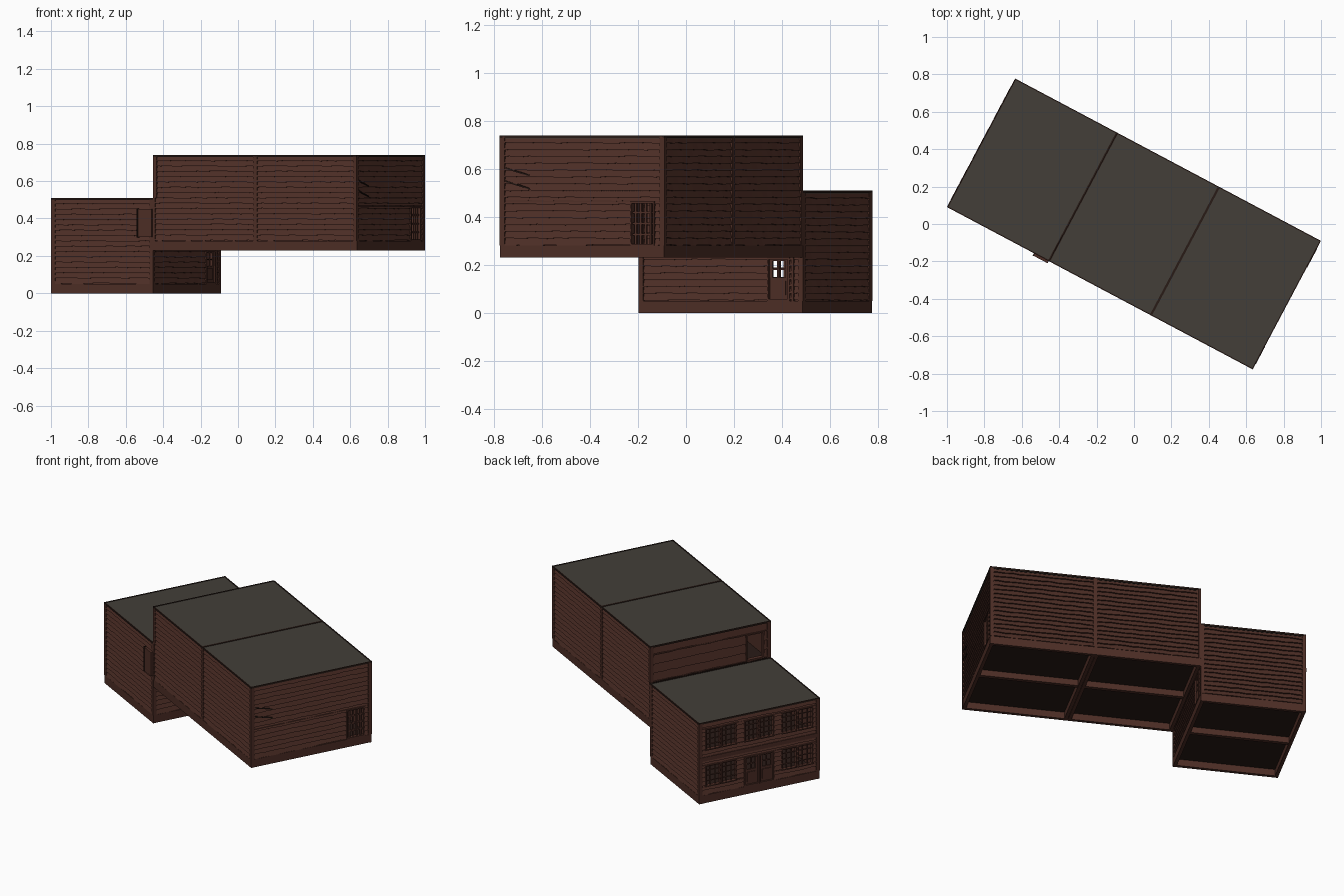
import bpy, bmesh, math, random
from mathutils import Matrix

if "Cube" in bpy.data.objects:
    bpy.data.objects.remove(bpy.data.objects["Cube"])

random.seed(4)
ROT = Matrix.Rotation(math.radians(-27.96), 4, 'Z')
HU, HV, H = 0.925, 0.388, 0.51      # half length, half width, module height
SEAM = HU / 3                       # the plan is three equal modules
SKIRT = 0.05


def material(name, rgb):
    m = bpy.data.materials.new(name)
    m.diffuse_color = (*rgb, 1)
    m.use_nodes = True
    m.node_tree.nodes["Principled BSDF"].inputs["Base Color"].default_value = m.diffuse_color
    return m


WOOD = material("red_brown_wood", (0.075, 0.027, 0.019))
DARK = material("dark_wood", (0.022, 0.011, 0.008))
ROOF = material("grey_roofing", (0.056, 0.049, 0.040))
parts = {}


def part(name, mat):
    if name not in parts:
        parts[name] = (bmesh.new(), mat)
    return parts[name][0]


def box(bm, a, b):
    v = [bm.verts.new((x, y, z)) for x in (a[0], b[0]) for y in (a[1], b[1]) for z in (a[2], b[2])]
    for f in ((0, 1, 3, 2), (4, 6, 7, 5), (0, 4, 5, 1), (2, 3, 7, 6), (0, 2, 6, 4), (1, 5, 7, 3)):
        bm.faces.new([v[i] for i in f])


class Wall:
    """One wall: axis 0 faces along the length, axis 1 along the width."""

    def __init__(self, axis, sign, plane, s0, s1):
        self.axis, self.sign, self.plane, self.s = axis, sign, plane, (s0, s1)

    def p(self, s, z, d):
        q = self.plane + self.sign * d
        return (q, s, z) if self.axis == 0 else (s, q, z)

    def box(self, bm, s0, s1, z0, z1, d0, d1):
        box(bm, self.p(s0, z0, d0), self.p(s1, z1, d1))

    def backing(self, bm, z0, z1, holes):
        ss = sorted({*self.s, *[h[0] for h in holes], *[h[1] for h in holes]})
        zs = sorted({z0, z1, *[h[2] for h in holes], *[h[3] for h in holes]})
        for a, b in zip(ss, ss[1:]):
            for c, d in zip(zs, zs[1:]):
                ms, mz = (a + b) / 2, (c + d) / 2
                if not any(h[0] < ms < h[1] and h[2] < mz < h[3] for h in holes):
                    self.box(bm, a, b, c, d, -0.022, -0.010)

    def plank(self, bm, s0, s1, z0, z1, d0, d1):
        n = max(1, round((s1 - s0) / 0.045))
        prev = None
        for i in range(n + 1):
            s = s0 + (s1 - s0) * i / n
            j = random.uniform(0, 0.005)
            ring = [bm.verts.new(self.p(s, z, d)) for z, d in
                    ((z0 + j, -0.012), (z0 + j, d0), (z1, d1), (z1, -0.012))]
            if prev:
                for k in range(4):
                    bm.faces.new((prev[k], prev[k - 1], ring[k - 1], ring[k]))
            else:
                bm.faces.new(ring)
            prev = ring
        bm.faces.new(prev[::-1])

    def siding(self, bm, z0, z1, holes, rows):
        h = (z1 - z0) / rows
        for r in range(rows):
            a = z0 + r * h
            cuts = sorted({a, a + h, *[z for o in holes for z in o[2:] if a + .002 < z < a + h - .002]})
            for c, d in zip(cuts, cuts[1:]):
                s = self.s[0]
                gaps = sorted(o for o in holes if o[2] < (c + d) / 2 < o[3])
                for g0, g1 in [(o[0], o[1]) for o in gaps] + [(self.s[1], self.s[1])]:
                    if g0 - s > 0.004:
                        self.plank(bm, s, g0, c, d, -0.009 * (c - a) / h, -0.009 * (d - a) / h)
                    s = g1

    def frame(self, bm, o, w=0.008, d=0.002):
        s0, s1, z0, z1 = o
        self.box(bm, s0, s0 + w, z0, z1, -0.024, d)
        self.box(bm, s1 - w, s1, z0, z1, -0.024, d)
        self.box(bm, s0 + w, s1 - w, z1 - w, z1, -0.024, d)
        self.box(bm, s0 + w, s1 - w, z0, z0 + w, -0.024, d)

    def bars(self, bm, o, nx, nz, w=0.004):
        s0, s1, z0, z1 = o
        for i in range(1, nx):
            s = s0 + (s1 - s0) * i / nx
            self.box(bm, s - w / 2, s + w / 2, z0, z1, -0.016, -0.006)
        for i in range(1, nz):
            z = z0 + (z1 - z0) * i / nz
            self.box(bm, s0, s1, z - w / 2, z + w / 2, -0.015, -0.007)

    def glazed_door(self, bm, o):
        s0, s1, z0, z1 = o
        self.frame(bm, o)
        w, sill = 0.021, z0 + (z1 - z0) * 0.54
        self.box(bm, s0, s1, z0, sill, -0.018, -0.008)
        self.box(bm, s0 + w, s1 - w, z0 + .025, sill - .015, -0.01, -0.004)
        for a, b in ((s0, s0 + w), (s1 - w, s1)):
            self.box(bm, a, b, sill, z1, -0.018, -0.006)
        self.box(bm, s0 + w, s1 - w, z1 - 0.014, z1, -0.018, -0.006)
        self.bars(bm, (s0 + w, s1 - w, sill, z1 - 0.014), 2, 2, 0.006)


# Openings, each (s0, s1, z0, z1)
windows = []
for a, b in ((0.145, 0.345), (-0.345, -0.145)):
    m = (a + b) / 2
    for z in ((0.10, 0.235), (0.33, 0.465)):
        windows += [(a, m - .003, *z), (m + .003, b, *z)]
windows += [(-.095, -.003, .33, .465), (.003, .095, .33, .465)]
double_door = [(-.097, -.001, .05, .235), (.001, .097, .05, .235)]
back_door = (.22, .325, .05, .23)
roof_door = (-.345, -.23, .515, .685)
barred_door = (.227, .342, .28, .465)

W = HV
lower_end = Wall(0, -1, -HU, -W, W)
lower_inner = Wall(0, 1, -SEAM, -W, W)
upper_inner = Wall(0, -1, -SEAM, -W, W)
upper_end = Wall(0, 1, HU, -W, W)

# Modules: shell, cladding, skirt, floors, roof and edge trim
for name, u0, z0 in (("lower", -HU, 0), ("middle", -SEAM, 0.23), ("end", SEAM, 0.23)):
    u1, zt, zs = u0 + 2 * SEAM, z0 + H, z0 + SKIRT
    walls = [(Wall(1, -1, -W, u0, u1), zs, [], 16), (Wall(1, 1, W, u0, u1), zs, [], 16)]
    if name == "lower":
        walls += [(lower_end, zs, windows + double_door, 16), (lower_inner, zs, [back_door], 16)]
    elif name == "middle":
        walls += [(upper_inner, 0.51, [roof_door], 4)]
    else:
        walls += [(upper_end, zs, [barred_door], 16)]
    for w, zb, holes, rows in walls:
        w.backing(part(name + "_wall_shell", WOOD), zb, zt - .004, holes)
        w.siding(part(name + "_clapboards", WOOD), zb, zt - .006, holes, rows)
    # skirt and floor beams, open underneath
    sk = part(name + "_base_beams", WOOD)
    for v in (-W + .001, W - .021):
        box(sk, (u0, v, z0), (u1, v + .02, zs))
    for u in (u0 + .001, u1 - .021):
        box(sk, (u, -W + .021, z0), (u + .02, W - .021, zs))
    box(sk, (u0 + .021, -.012, z0 + .004), (u1 - .021, .012, zs - .006))
    fl = part(name + "_floors", DARK)
    for z in (zs - .008, z0 + .272):
        box(fl, (u0 + .01, -W + .015, z), (u1 - .01, W - .015, z + .008))
    # roof deck with a thin dark rim and corner posts
    box(part(name + "_roof", ROOF), (u0 + .004, -W + .004, zt - .012), (u1 - .004, W - .004, zt - .003))
    rim = part(name + "_edge_trim", DARK)
    t = .006
    for v in (-W - .001, W + .001 - t):
        box(rim, (u0, v, zt - .01), (u1, v + t, zt))
    for u in (u0, u1 - t):
        box(rim, (u, -W, zt - .01), (u + t, W, zt))
    for u in (u0, u1 - .012):
        for v in (-W - .001, W - .011):
            box(part(name + "_corner_posts", WOOD), (u, v, zs), (u + .012, v + .012, zt - .008))

# Windows of the lower end wall, with sill band between storeys
for o in windows:
    lower_end.frame(part("window_frames", WOOD), o, .006)
    lower_end.bars(part("window_bars", WOOD), o, 3, 4)
lower_end.box(part("storey_band", WOOD), -W, W, .265, .29, -.01, .001)

# Doors
for o in double_door:
    lower_end.glazed_door(part("double_door", WOOD), o)
lower_inner.glazed_door(part("back_door", WOOD), back_door)
lower_inner.box(part("back_door", WOOD), .335, .345, .05, .23, -.01, .002)
upper_inner.frame(part("roof_door_frame", WOOD), roof_door)
upper_end.frame(part("barred_door", WOOD), barred_door)
upper_end.bars(part("barred_door", WOOD), barred_door, 5, 4, .009)

# Small panel on the front wall of the lower module
front = Wall(1, -1, -W, -HU, HU)
front.box(part("side_panel", WOOD), -.393, -.310, .30, .45, -.01, .014)
front.box(part("side_panel_edge", DARK), -.399, -.393, .297, .453, -.01, .016)

# Two loose slanting boards on the end wall
bm = part("loose_boards", DARK)
for z in (.60, .545):
    v = [bm.verts.new(upper_end.p(s, zz, d)) for d in (-.008, .0015)
         for s, zz in ((-.36, z), (-.25, z - .03), (-.25, z - .024), (-.36, z + .006))]
    for f in ((0, 1, 2, 3), (7, 6, 5, 4), (0, 4, 5, 1), (1, 5, 6, 2), (2, 6, 7, 3), (3, 7, 4, 0)):
        bm.faces.new([v[i] for i in f])

# Turn every part to the building's angle and make the objects
for name, (bm, mat) in parts.items():
    bmesh.ops.recalc_face_normals(bm, faces=bm.faces[:])
    bm.transform(ROT)
    me = bpy.data.meshes.new(name)
    bm.to_mesh(me)
    bm.free()
    me.materials.append(mat)
    bpy.context.collection.objects.link(bpy.data.objects.new(name, me))
